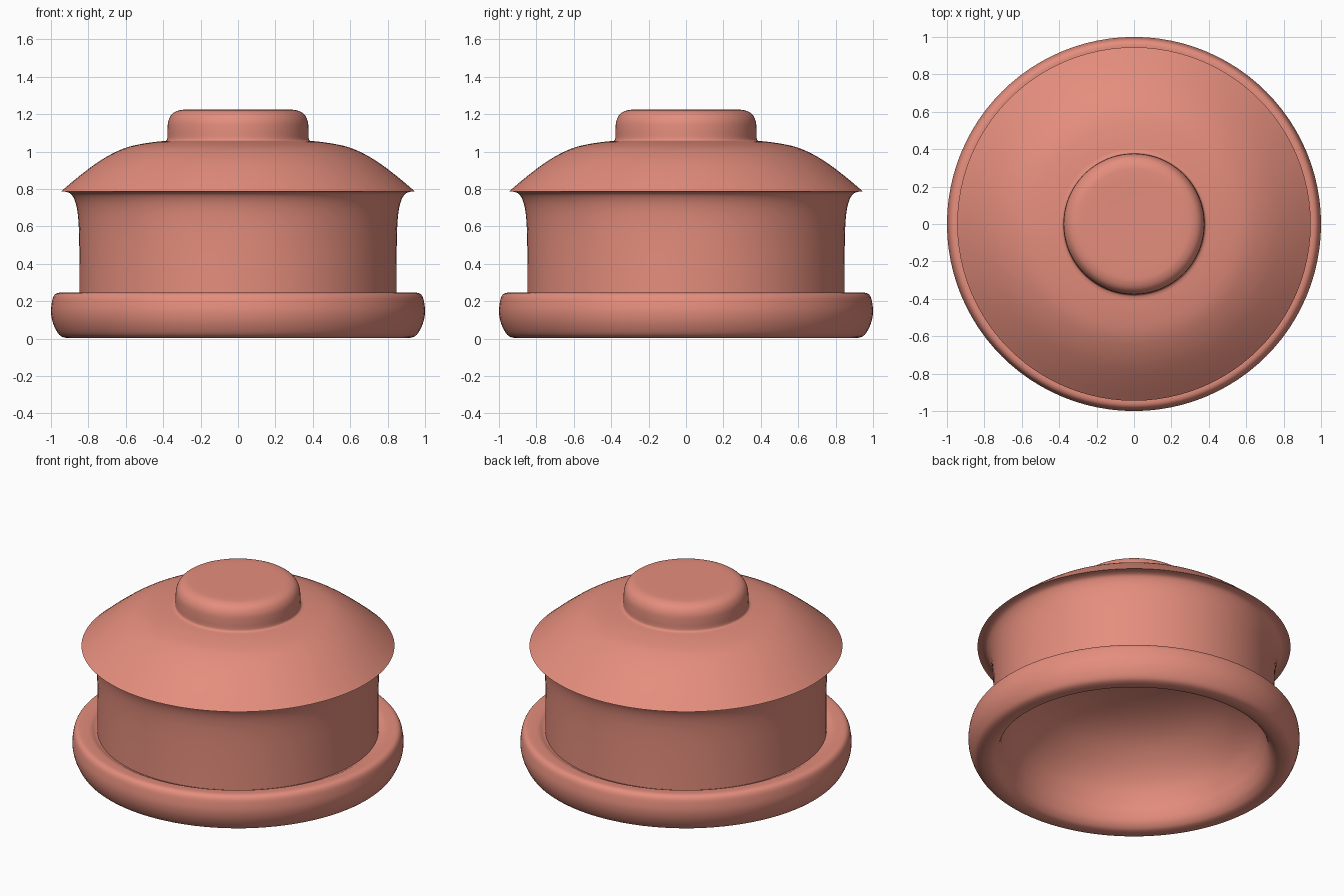
import bpy, bmesh, math
from mathutils import Vector

if "Cube" in bpy.data.objects:
    bpy.data.objects.remove(bpy.data.objects["Cube"])

clay = bpy.data.materials.new("terracotta")
clay.diffuse_color = (0.78, 0.27, 0.205, 1)
clay.use_nodes = True
clay.node_tree.nodes["Principled BSDF"].inputs["Base Color"].default_value = clay.diffuse_color


def smooth_path(points, steps=4):
    """Catmull-Rom curve through the (radius, height) points."""
    p = [Vector(q) for q in points]
    p = [p[0]] + p + [p[-1]]
    out = []
    for i in range(1, len(p) - 2):
        a, b, c, d = p[i - 1:i + 3]
        for s in range(steps):
            t = s / steps
            out.append(0.5 * (2 * b + (c - a) * t + (2 * a - 5 * b + 4 * c - d) * t * t
                              + (3 * b - a - 3 * c + d) * t ** 3))
    return out + [p[-1]]


def lathe(name, sections, segments=96):
    """Revolve joined profile sections about z; sections meet at sharp corners."""
    bm = bmesh.new()
    path = [q for sec in sections for q in smooth_path(sec)]
    verts = [bm.verts.new((max(q.x, 0), 0, q.y)) for q in path]
    edges = [bm.edges.new(pair) for pair in zip(verts, verts[1:])]
    bmesh.ops.spin(bm, geom=verts + edges, cent=(0, 0, 0), axis=(0, 0, 1),
                   angle=math.tau, steps=segments, use_merge=True)
    bmesh.ops.remove_doubles(bm, verts=bm.verts[:], dist=0.0005)
    bmesh.ops.recalc_face_normals(bm, faces=bm.faces[:])
    mesh = bpy.data.meshes.new(name)
    bm.to_mesh(mesh)
    bm.free()
    mesh.materials.append(clay)
    ob = bpy.data.objects.new(name, mesh)
    bpy.context.collection.objects.link(ob)
    bpy.ops.object.select_all(action='DESELECT')
    ob.select_set(True)
    bpy.context.view_layer.objects.active = ob
    bpy.ops.object.shade_smooth_by_angle(angle=math.radians(45))
    return ob


# Whole pot as one closed shell, from the bowl-shaped hollow round to the knob
inner = [(0, 0.58), (0.2, 0.57), (0.4, 0.53), (0.55, 0.465), (0.67, 0.37), (0.75, 0.27),
         (0.79, 0.17), (0.805, 0.1), (0.825, 0.045), (0.855, 0.013), (0.885, 0.003)]
base_rim = [(0.885, 0.003), (0.92, 0.004), (0.957, 0.022), (0.988, 0.08), (1.0, 0.14),
            (0.995, 0.195), (0.985, 0.228), (0.965, 0.244), (0.93, 0.245), (0.89, 0.24),
            (0.865, 0.228), (0.848, 0.222)]
wall = [(0.848, 0.222), (0.848, 0.4), (0.85, 0.56), (0.856, 0.66), (0.868, 0.725),
        (0.888, 0.768), (0.912, 0.783), (0.945, 0.788)]
lid = [(0.945, 0.788), (0.85, 0.868), (0.75, 0.943), (0.66, 0.995), (0.58, 1.027),
       (0.48, 1.047), (0.385, 1.058)]
knob = [(0.385, 1.058), (0.378, 1.07), (0.377, 1.12), (0.372, 1.165), (0.353, 1.2),
        (0.32, 1.219), (0.27, 1.225), (0.12, 1.225), (0, 1.225)]
lathe("lidded_pot", [inner, base_rim, wall, lid, knob])
